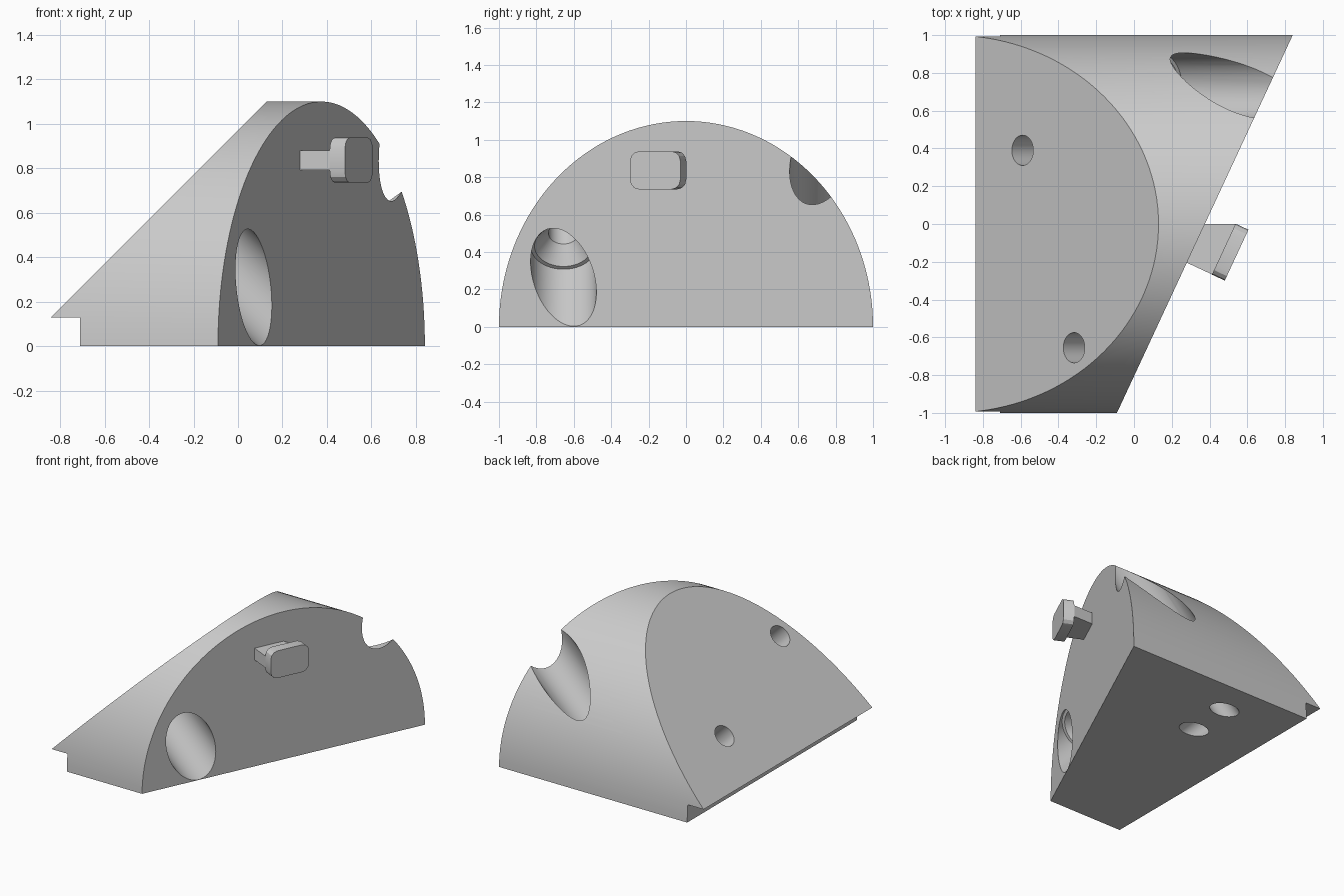
import bpy, bmesh, math
from mathutils import Vector

if "Cube" in bpy.data.objects:
    bpy.data.objects.remove(bpy.data.objects["Cube"])

grey = bpy.data.materials.new("light grey")
grey.diffuse_color = (0.6, 0.6, 0.6, 1)
grey.use_nodes = True
grey.node_tree.nodes["Principled BSDF"].inputs["Base Color"].default_value = grey.diffuse_color


def make_object(name, bm):
    bmesh.ops.recalc_face_normals(bm, faces=bm.faces)
    mesh = bpy.data.meshes.new(name)
    bm.to_mesh(mesh)
    bm.free()
    mesh.materials.append(grey)
    obj = bpy.data.objects.new(name, mesh)
    bpy.context.collection.objects.link(obj)
    return obj


def prism(points, offset):
    """Closed outline of 3D points, extruded along offset."""
    bm = bmesh.new()
    face = bm.faces.new([bm.verts.new(p) for p in points])
    geom = bmesh.ops.extrude_face_region(bm, geom=[face])["geom"]
    bmesh.ops.translate(bm, vec=offset,
                        verts=[g for g in geom if isinstance(g, bmesh.types.BMVert)])
    return bm


def drill(base, axis, profile, n=48):
    """Round cutter: (distance, radius) pairs along the axis."""
    axis = Vector(axis).normalized()
    side = Vector((0, 1, 0))
    up = axis.cross(side)
    bm = bmesh.new()
    rings = []
    for s, r in profile:
        rings.append([bm.verts.new(Vector(base) + axis * s
                      + r * (side * math.cos(a) + up * math.sin(a)))
                      for a in (2 * math.pi * i / n for i in range(n))])
    for a, b in zip(rings, rings[1:]):
        for i in range(n):
            j = (i + 1) % n
            bm.faces.new((a[i], a[j], b[j], b[i]))
    bm.faces.new(rings[0])
    bm.faces.new(rings[-1])
    return make_object("cutter", bm)


def select_only(obj):
    bpy.ops.object.select_all(action='DESELECT')
    obj.select_set(True)
    bpy.context.view_layer.objects.active = obj


# Wedge body: half ellipse swept along x, trimmed by two slanted planes
N = 72
arch = [(-1.0, math.cos(math.pi * i / N), 1.1 * math.sin(math.pi * i / N))
        for i in range(N)] + [(-1.0, -1.0, 0.0)]
bm = prism(arch, (2.2, 0, 0))
for co, no in (((-0.97, 0, 0), (-1, 0, 1)), ((0.375, 0, 0), (0.907, -0.422, 0))):
    cut = bmesh.ops.bisect_plane(bm, geom=bm.verts[:] + bm.edges[:] + bm.faces[:],
                                 plane_co=co, plane_no=Vector(no).normalized(),
                                 clear_outer=True)["geom_cut"]
    bmesh.ops.contextual_create(bm, geom=[g for g in cut if isinstance(g, bmesh.types.BMEdge)])
body = make_object("wedge_body", bm)

# Cutters: step under the thin edge, two countersunk screw holes, one plain hole
screw = [(-0.8, 0.08), (-0.095, 0.08), (0, 0.155), (0, 0.176), (1.2, 0.176)]
step = make_object("cutter", prism([(-1.2, -1.2, -0.2), (-0.71, -1.2, -0.2),
                                    (-0.71, -1.2, 0.13), (-1.2, -1.2, 0.13)], (0, 2.4, 0)))
cutters = [step,
           drill((-0.097, -0.655, 0.432), (1, 0, -1), screw),
           drill((0.13, 0.73, 0.33), (1, 0, 1), screw),
           drill((-0.59, 0.39, 0.38), (1, 0, -1), [(-0.3, 0.08), (0.9, 0.08)])]
select_only(body)
for c in cutters:
    c.hide_render = True
    mod = body.modifiers.new("cut", 'BOOLEAN')
    mod.operation = 'DIFFERENCE'
    mod.solver = 'EXACT'
    mod.object = c
    bpy.ops.object.modifier_apply(modifier=mod.name)
    bpy.data.objects.remove(c)

# Hook peg on the slanted side: u runs along the face, n outwards
U = Vector((0.422, 0.907, 0))
NRM = Vector((0.907, -0.422, 0))


def on_face(u, n, z):
    return Vector((0.375, 0, z)) + U * u + NRM * n


stem = make_object("hook_stem", prism(
    [on_face(u, n, 0.793) for u, n in
     ((-0.226, -0.01), (-0.005, -0.01), (0.069, 0.15), (-0.226, 0.15))], (0, 0, 0.087)))

# Rounded hook head
u0, u1, z0, z1, r = -0.227, 0.07, 0.735, 0.938, 0.052
outline = []
for k, (cu, cz) in enumerate(((u1 - r, z1 - r), (u0 + r, z1 - r), (u0 + r, z0 + r), (u1 - r, z0 + r))):
    for i in range(4):
        a = math.pi / 2 * (k + i / 3)
        outline.append(on_face(cu + r * math.cos(a), 0.147, cz + r * math.sin(a)))
head = make_object("hook_head", prism(outline, NRM * 0.075))

for obj in (body, stem, head):
    select_only(obj)
    bpy.ops.object.shade_smooth_by_angle(angle=math.radians(25))
